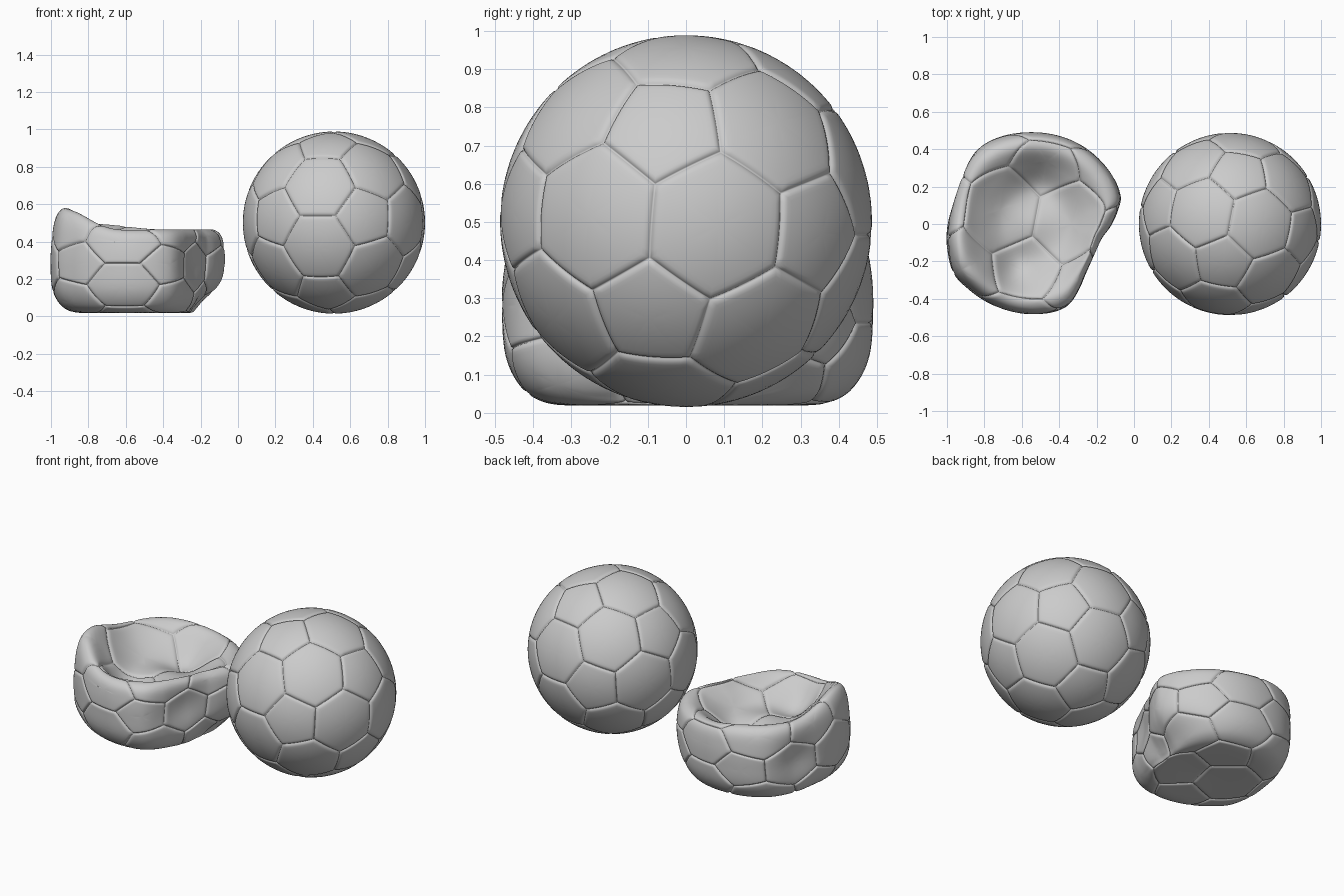
import bpy, bmesh, math
from itertools import combinations
from mathutils import Vector, Matrix

if "Cube" in bpy.data.objects:
    bpy.data.objects.remove(bpy.data.objects["Cube"])

R = 0.487
PHI = (1 + 5 ** 0.5) / 2
TURN = Matrix.Rotation(math.radians(-10.8), 3, 'Z') @ Matrix.Rotation(math.radians(-4.3), 3, 'X')
RINGS = [0.2, 0.38, 0.54, 0.68, 0.79, 0.87, 0.92, 0.955, 0.98, 1.0]
STEPS = 9


def panels():
    """Twelve pentagons and twenty hexagons of a classic stitched ball."""
    ico = []
    for a in (-1, 1):
        for b in (-PHI, PHI):
            ico += [Vector((0, a, b)), Vector((a, b, 0)), Vector((b, 0, a))]
    near = lambda p, q: abs((p - q).length - 2) < 0.01
    out = []
    for a, b, c in combinations(ico, 3):
        if near(a, b) and near(b, c) and near(a, c):
            out.append([(2 * p + q) / 3 for p, q in
                        ((a, b), (b, a), (b, c), (c, b), (c, a), (a, c))])
    for v in ico:
        ring = [w for w in ico if near(v, w)]
        u = (ring[0] - v * ring[0].dot(v) / v.length_squared).normalized()
        t = v.normalized().cross(u)
        ring.sort(key=lambda w: math.atan2(w.dot(t), w.dot(u)))
        out.append([(2 * v + w) / 3 for w in ring])
    return out


def spline(table, x):
    """Smooth lookup (Catmull-Rom style) in a table of (x, y) pairs."""
    i = 0
    while i < len(table) - 2 and x > table[i + 1][0]:
        i += 1
    (x0, y0), (x1, y1) = table[i], table[i + 1]
    xa, ya = table[max(i - 1, 0)]
    xb, yb = table[min(i + 2, len(table) - 1)]
    h = x1 - x0
    t = min(max((x - x0) / h, 0), 1)
    m0, m1 = (y1 - ya) / (x1 - xa) * h, (yb - y0) / (xb - x0) * h
    return ((2*t**3 - 3*t*t + 1) * y0 + (t**3 - 2*t*t + t) * m0
            + (3*t*t - 2*t**3) * y1 + (t**3 - t*t) * m1)


def bell(d, w):
    return math.exp(-(d / w) ** 2)


def turn_gap(a, b):
    return (a - b + 180) % 360 - 180


# Deflated ball: radius and height by latitude, outline by azimuth
RADIUS = [(-90, 0), (-75, .135), (-60, .26), (-46, .365), (-35, .43), (-20, .475), (0, .487),
          (20, .482), (34, .46), (46, .40), (58, .305), (72, .17), (90, 0)]
HEIGHT = [(-90, .03), (-60, .02), (-46, .025), (-35, .06), (-20, .14), (0, .26),
          (20, .37), (34, .44), (46, .465), (58, .42), (72, .355), (90, .36)]
OUTLINE = [(-30, .38), (-12, .378), (0, .415), (9, .45), (18, .483), (45, .488), (90, .49),
           (128, .507), (150, .486), (173, .465), (196, .487), (212, .508), (225, .497),
           (250, .485), (270, .482), (291, .475), (305, .43), (315, .40), (330, .38),
           (348, .378), (360, .415)]


def full(n):
    return Vector((0.513, 0, 0.502)) + n * R


def deflated(n):
    lat = math.degrees(math.asin(max(-1, min(1, n.z))))
    az = math.degrees(math.atan2(n.y, n.x)) % 360
    side = math.cos(math.radians(lat))
    rho = spline(RADIUS, lat)
    rho *= 1 + (spline(OUTLINE, az) / R - 1) * min(1, side * 1.3) ** 2
    z = spline(HEIGHT, lat)
    # side dents and the undercut fold
    rho -= 0.035 * bell(turn_gap(az, 325), 22) * bell(lat - 5, 22)
    rho -= 0.045 * bell(turn_gap(az, 152), 17) * bell(lat - 2, 25)
    rho -= 0.09 * bell(turn_gap(az, 15), 28) * bell(lat + 34, 18)
    # raised rim and sunken top
    z += 0.115 * bell(turn_gap(az, 203), 36) * bell(lat - 42, 17)
    z += 0.03 * bell(turn_gap(az, 125), 40) * bell(lat - 42, 16)
    x, y = rho * math.cos(math.radians(az)), rho * math.sin(math.radians(az))
    if lat > 25:
        z -= 0.07 * bell(math.hypot(x + .10, y + .25), .12)
        z -= 0.06 * bell(math.hypot(x - .03, y - .22), .13)
    return Vector((x - 0.53, y, z))


def stitched_ball(name, shape):
    bm = bmesh.new()
    seam = bm.verts.layers.float.new("seam")

    def vert(p, s):
        v = bm.verts.new(shape((TURN @ p).normalized()))
        v[seam] = s
        return v

    for poly in panels():
        mid = sum(poly, Vector()) / len(poly)
        edge = [p.lerp(q, k / STEPS) for p, q in zip(poly, poly[1:] + poly[:1])
                for k in range(STEPS)]
        hub = vert(mid, 0)
        last = None
        for s in RINGS:
            ring = [vert(mid.lerp(p, s), s) for p in edge]
            for i in range(len(ring)):
                j = (i + 1) % len(ring)
                if last:
                    bm.faces.new((last[i], ring[i], ring[j], last[j]))
                else:
                    bm.faces.new((hub, ring[i], ring[j]))
            last = ring
    bmesh.ops.remove_doubles(bm, verts=bm.verts, dist=0.0002)
    bmesh.ops.recalc_face_normals(bm, faces=bm.faces)
    bm.normal_update()
    # press the seams in along the surface normal
    moves = [(v, v.normal * 0.010 * (max(0, v[seam] - 0.87) / 0.13) ** 2.5) for v in bm.verts]
    for v, d in moves:
        v.co -= d
    for f in bm.faces:
        f.smooth = True
    me = bpy.data.meshes.new(name)
    bm.to_mesh(me)
    bm.free()
    ob = bpy.data.objects.new(name, me)
    bpy.context.collection.objects.link(ob)
    return ob


stitched_ball("inflated_ball", full)
stitched_ball("deflated_ball", deflated)
